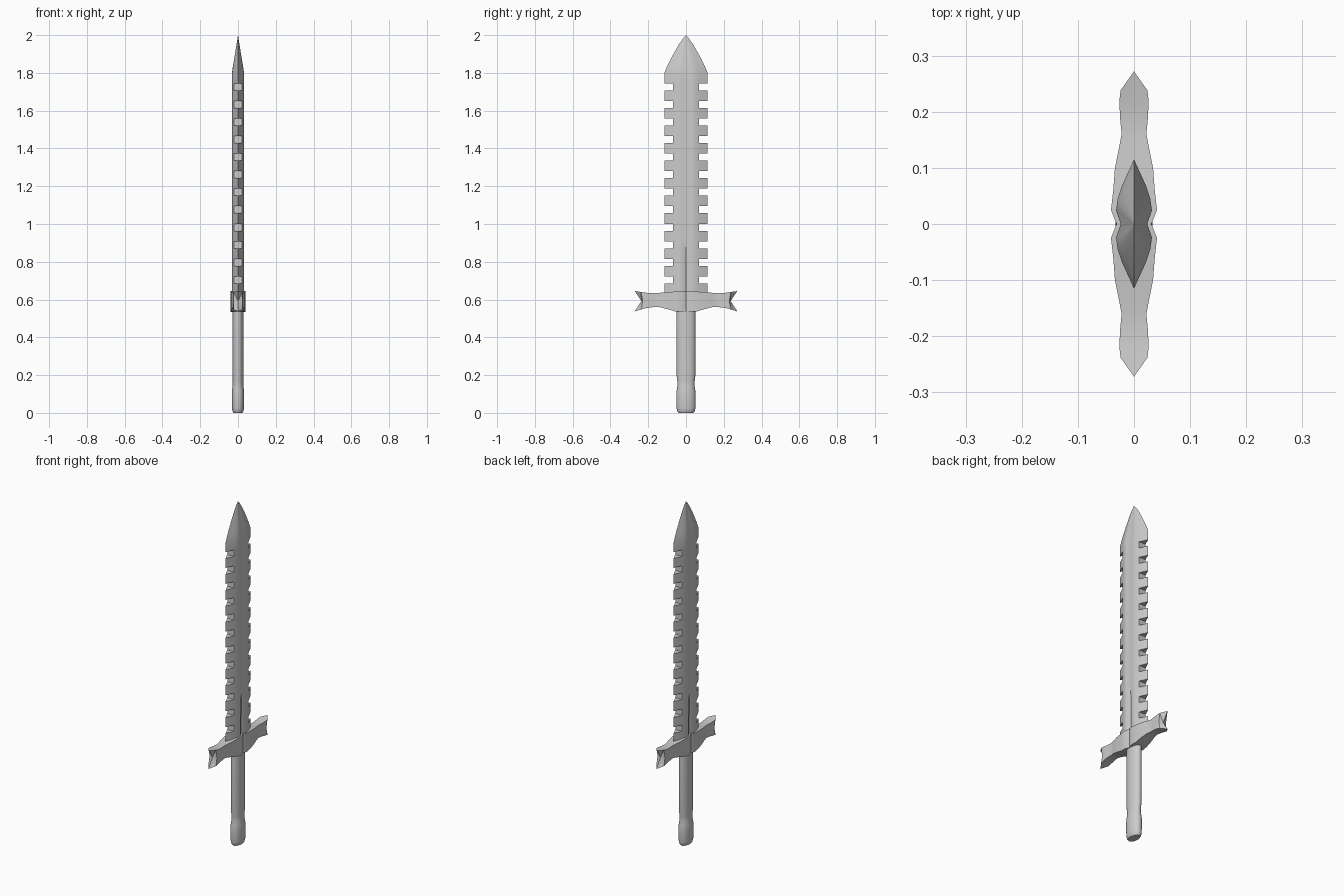
import bpy, bmesh, math

cube = bpy.data.objects.get("Cube")
if cube:
    bpy.data.objects.remove(cube, do_unlink=True)

steel = bpy.data.materials.new("light_grey")
steel.use_nodes = True
GREY = (0.6, 0.6, 0.6, 1)
steel.diffuse_color = GREY
steel.node_tree.nodes["Principled BSDF"].inputs["Base Color"].default_value = GREY


def finish(name, bm, angle):
    bmesh.ops.recalc_face_normals(bm, faces=bm.faces)
    mesh = bpy.data.meshes.new(name)
    bm.to_mesh(mesh)
    bm.free()
    mesh.materials.append(steel)
    obj = bpy.data.objects.new(name, mesh)
    bpy.context.collection.objects.link(obj)
    bpy.ops.object.select_all(action="DESELECT")
    obj.select_set(True)
    bpy.context.view_layer.objects.active = obj
    bpy.ops.object.shade_smooth_by_angle(angle=math.radians(angle))
    return obj


def loft(name, rings, angle):
    """Skin a list of equal-length point rings and cap both ends."""
    bm = bmesh.new()
    loops = [[bm.verts.new(p) for p in ring] for ring in rings]
    n = len(loops[0])
    for a, b in zip(loops, loops[1:]):
        for i in range(n):
            j = (i + 1) % n
            bm.faces.new((a[i], a[j], b[j], b[i]))
    bm.faces.new(loops[0])
    bm.faces.new(loops[-1])
    bmesh.ops.remove_doubles(bm, verts=bm.verts, dist=1e-5)
    return finish(name, bm, angle)


# Blade: grooved diamond section with square notches along both edges
EDGE, NOTCH = 0.115, 0.0685


def blade_ring(z, edge=EDGE, sx=1, sy=1):
    groove = 0.0195 + 0.004 * min(1, max(0, (z - 0.6) / 0.4))
    half = [(0, edge), (0.0215, 0.068), (0.029, 0.045), (0.032, 0.024), (groove, 0)]
    right = half + [(x, -y) for x, y in reversed(half[:-1])]
    outline = right + [(-x, y) for x, y in reversed(right[1:-1])]
    return [(x * sx, y * sy, z) for x, y in outline]


rings = [blade_ring(0.6)]
for i in reversed(range(12)):
    top = 1.745 - 0.093 * i
    low = top - 0.037
    rings += [blade_ring(low), blade_ring(low, NOTCH),
              blade_ring(top, NOTCH), blade_ring(top)]
for z, sx, sy in [(1.8, 1, 1), (1.85, 0.76, 0.81), (1.9, 0.5, 0.58),
                  (1.95, 0.25, 0.33), (1.98, 0.1, 0.15), (2.0, 0.001, 0.001)]:
    rings.append(blade_ring(z, sx=sx, sy=sy))
loft("blade", rings, 42)

# Guard: stations of (y, half thickness, bottom, top), mirrored front to back
half_guard = [
    (0, 0.031, 0.535, 0.645), (0.025, 0.041, 0.535, 0.644),
    (0.06, 0.037, 0.538, 0.642), (0.1, 0.034, 0.55, 0.639),
    (0.135, 0.027, 0.559, 0.636), (0.16, 0.022, 0.561, 0.634),
    (0.19, 0.025, 0.558, 0.634), (0.22, 0.026, 0.553, 0.637),
]
stations = [(-y, t, b, h) for y, t, b, h in reversed(half_guard[1:])] + half_guard


def guard_ring(y, t, b, h):
    m = (b + h) / 2
    return [(-t, y, b), (0, y, b), (t, y, b), (t, y, m),
            (t, y, h), (0, y, h), (-t, y, h), (-t, y, m)]


def forked_end(s):
    # Swallow-tail end: pointed in plan, hollow between upper and lower tips
    b, m, h = 0.537, 0.592, 0.645
    t = 0.024
    return [(-t, s * 0.238, 0.547), (0, s * 0.272, b), (t, s * 0.238, 0.547),
            (t, s * 0.229, m), (t, s * 0.238, 0.64), (0, s * 0.272, h),
            (-t, s * 0.238, 0.64), (-t, s * 0.229, m)]


def tail_core(s):
    # Collapses the end cap into a shallow vertical hollow
    return [(0, s * 0.236, 0.592)] * 8


guard = [tail_core(-1), forked_end(-1)] + [guard_ring(*s) for s in stations]
guard += [forked_end(1), tail_core(1)]
bm = bmesh.new()
loops = [[bm.verts.new(p) for p in ring] for ring in guard]
for a, b in zip(loops, loops[1:]):
    for i in range(8):
        j = (i + 1) % 8
        bm.faces.new((a[i], a[j], b[j], b[i]))
bmesh.ops.remove_doubles(bm, verts=bm.verts, dist=1e-5)
finish("guard", bm, 35)

# Grip with rounded pommel: oval lathe profile of (z, half x, half y)
profile = [(0, 0.024, 0.04), (0.008, 0.029, 0.046), (0.025, 0.032, 0.05),
           (0.1, 0.033, 0.051), (0.12, 0.032, 0.049), (0.145, 0.028, 0.045),
           (0.17, 0.028, 0.046), (0.2, 0.029, 0.05), (0.56, 0.029, 0.051)]
SIDES = 24
loft("grip", [[(rx * math.cos(math.tau * i / SIDES),
                ry * math.sin(math.tau * i / SIDES), z) for i in range(SIDES)]
              for z, rx, ry in profile], 40)
